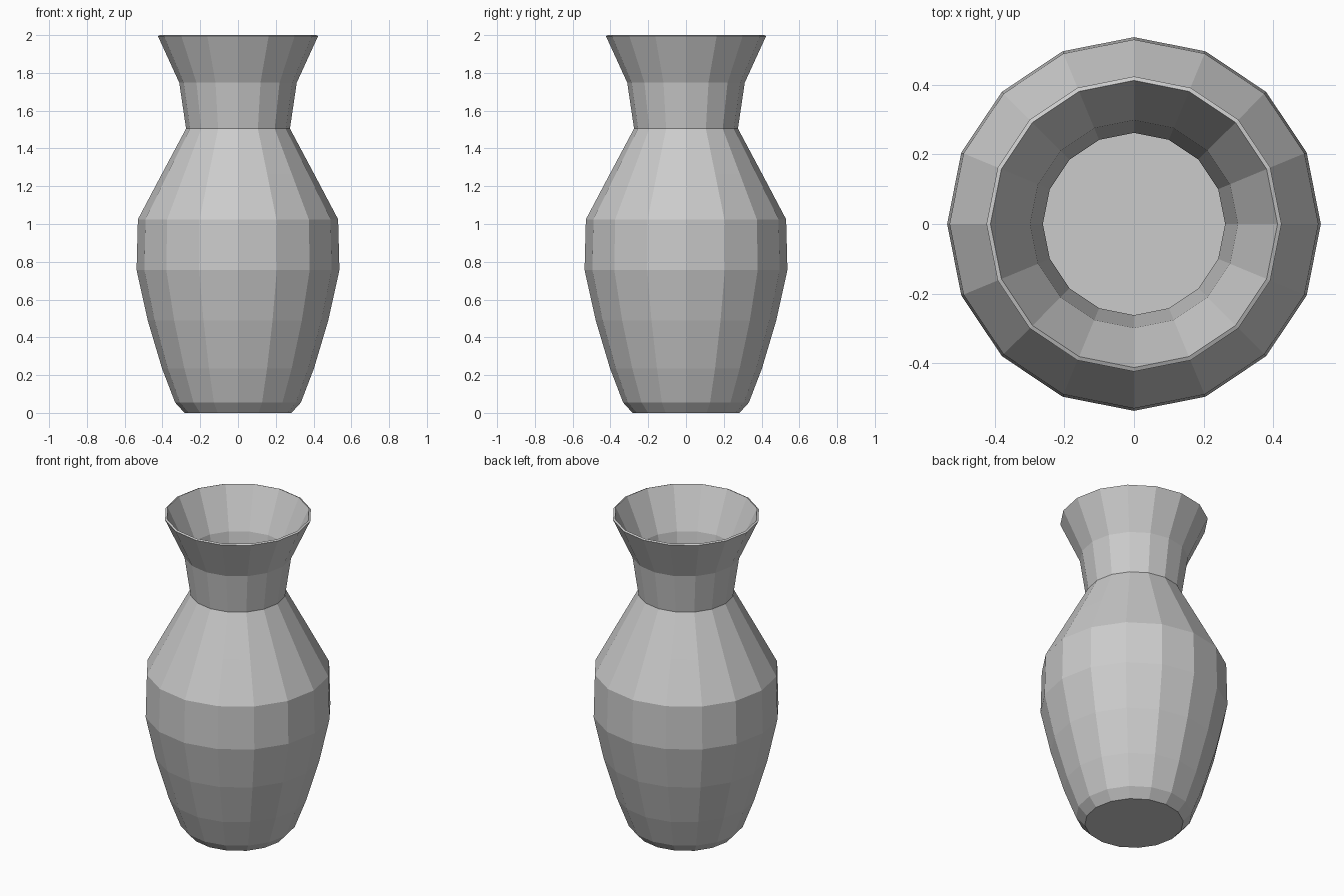
import bpy, bmesh
from math import cos, sin, pi

if "Cube" in bpy.data.objects:
    bpy.data.objects.remove(bpy.data.objects["Cube"])

SIDES = 16
# Outer profile from foot to lip: (radius, height)
PROFILE = [(0.283, 0.0), (0.333, 0.055), (0.402, 0.235), (0.478, 0.49),
           (0.537, 0.757), (0.53, 1.025), (0.403, 1.265), (0.275, 1.505),
           (0.311, 1.748), (0.424, 1.995)]

# Thin shell: stacked rings closed by a flat base
bm = bmesh.new()
rings = [[bm.verts.new((r * cos(2 * pi * i / SIDES), r * sin(2 * pi * i / SIDES), z))
          for i in range(SIDES)] for r, z in PROFILE]
for low, high in zip(rings, rings[1:]):
    for i in range(SIDES):
        j = (i + 1) % SIDES
        bm.faces.new((low[i], low[j], high[j], high[i]))
bm.faces.new(rings[0][::-1])

mesh = bpy.data.meshes.new("vase")
bm.to_mesh(mesh)
bm.free()
vase = bpy.data.objects.new("vase", mesh)
bpy.context.collection.objects.link(vase)

# Wall thickness, growing inward
wall = vase.modifiers.new("wall", 'SOLIDIFY')
wall.thickness = 0.0125
wall.offset = -1
wall.use_even_offset = True
